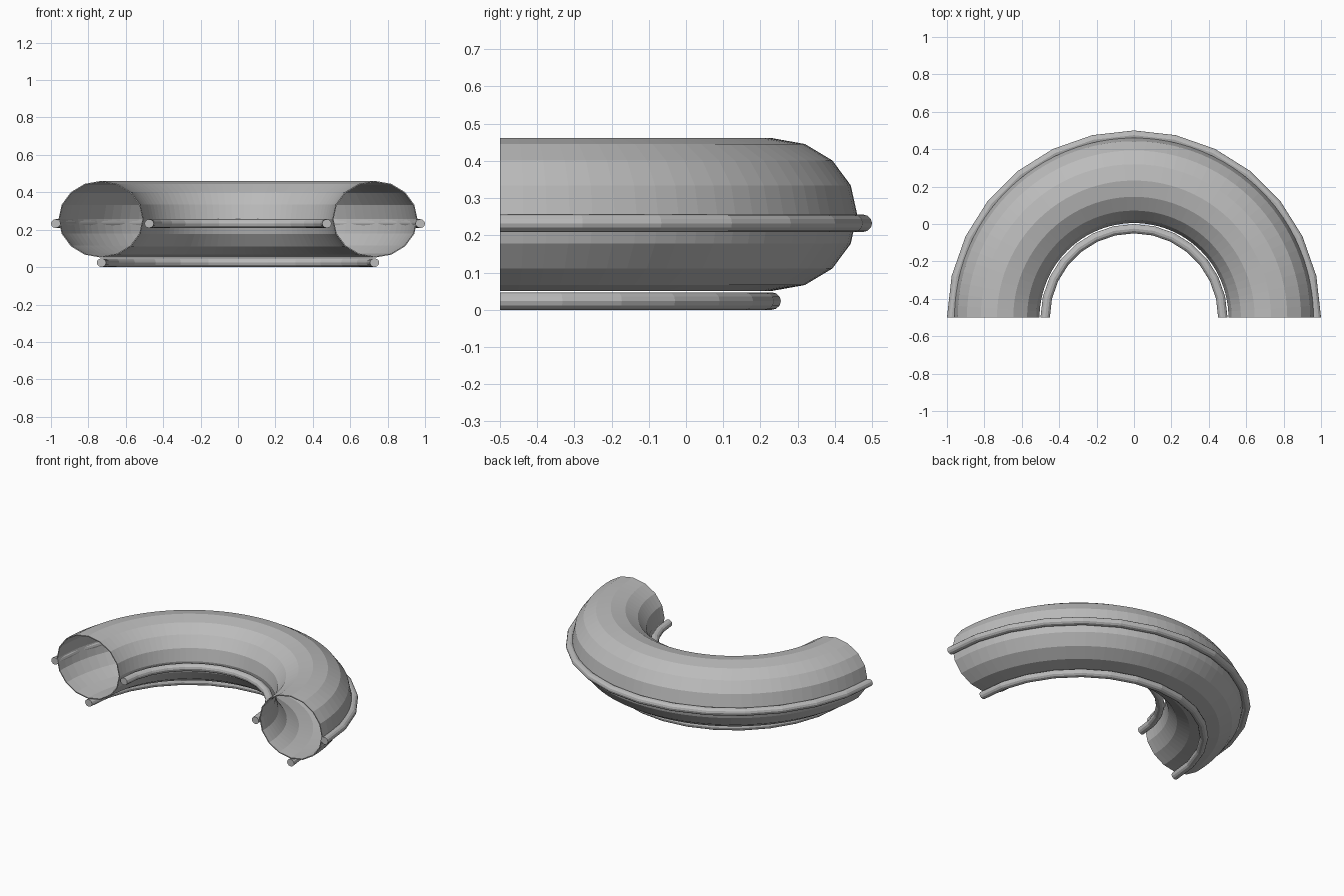
import bpy, bmesh, math

if "Cube" in bpy.data.objects:
    bpy.data.objects.remove(bpy.data.objects["Cube"])

grey = bpy.data.materials.new("light grey")
grey.diffuse_color = (0.5, 0.5, 0.5, 1)
grey.use_nodes = True
grey.node_tree.nodes["Principled BSDF"].inputs["Base Color"].default_value = grey.diffuse_color
CY = -0.5  # bend centre


def sweep(name, radius, z, rx, rz, sides, steps, caps, wall=0.0):
    """Sweep an elliptical section along a half circle."""
    bm = bmesh.new()
    rings = []
    for i in range(steps + 1):
        a = math.pi * i / steps
        ring = []
        for j in range(sides):
            t = 2 * math.pi * j / sides
            r = radius + rx * math.cos(t)
            ring.append(bm.verts.new((r * math.cos(a), CY + r * math.sin(a), z + rz * math.sin(t))))
        rings.append(ring)
    for p, q in zip(rings, rings[1:]):
        for j in range(sides):
            k = (j + 1) % sides
            bm.faces.new((p[j], q[j], q[k], p[k]))
    if caps:
        bm.faces.new(rings[0])
        bm.faces.new(rings[-1][::-1])
    bmesh.ops.recalc_face_normals(bm, faces=bm.faces)
    me = bpy.data.meshes.new(name)
    bm.to_mesh(me)
    bm.free()
    me.materials.append(grey)
    ob = bpy.data.objects.new(name, me)
    bpy.context.collection.objects.link(ob)
    if wall:
        m = ob.modifiers.new("wall", 'SOLIDIFY')
        m.thickness = wall
        m.offset = -1
    return ob


# Hollow bent pipe, open at both ends
sweep("bent_pipe", 0.7325, 0.256, 0.2275, 0.205, 16, 48, False, 0.006)

# Three thin rails running along the pipe
for name, r, z in (("outer_rail", 0.975, 0.2325),
                   ("inner_rail", 0.475, 0.2325),
                   ("bottom_rail", 0.73, 0.0235)):
    sweep(name, r, z, 0.025, 0.0235, 12, 14, True)
